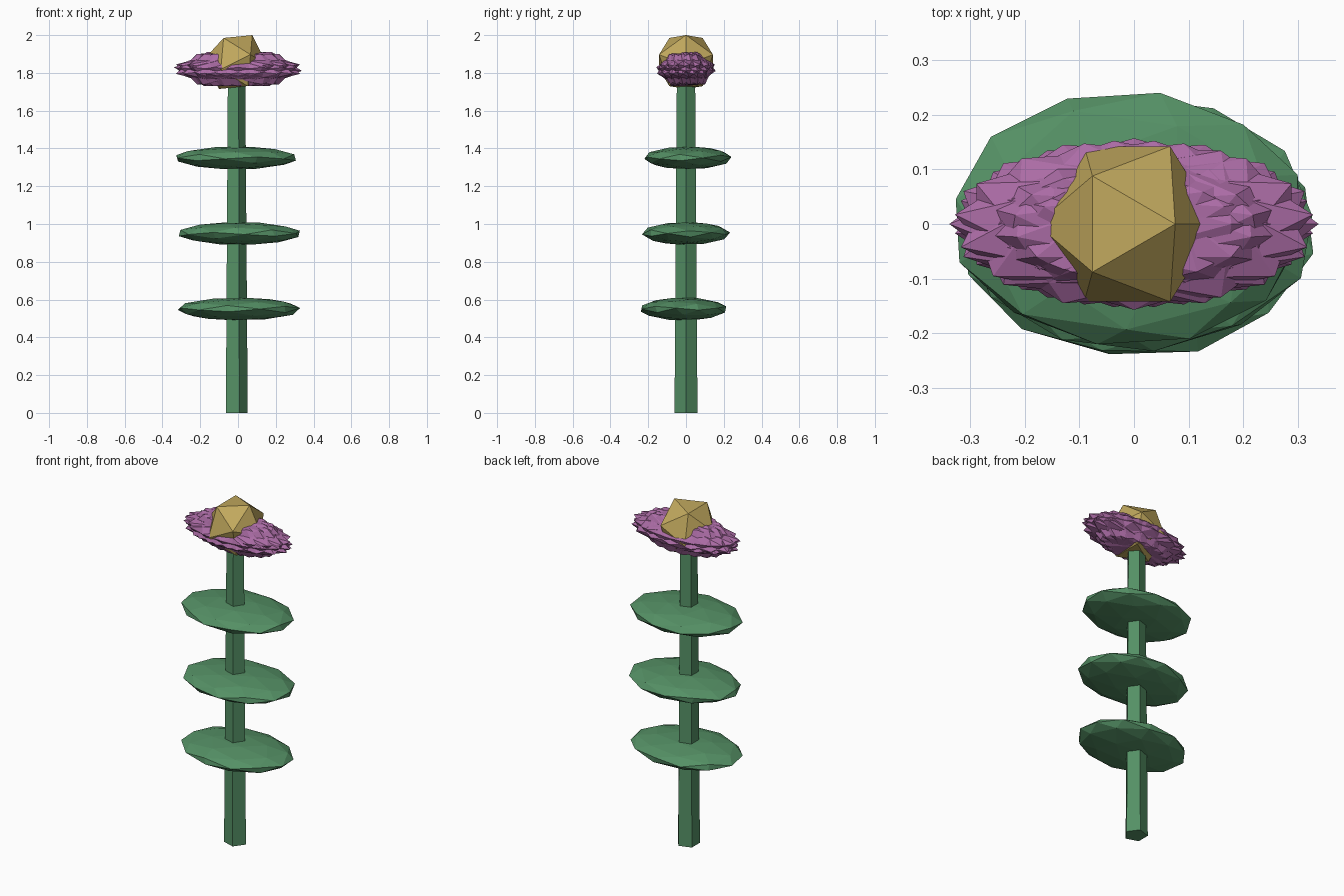
import bpy, bmesh
from math import radians
from mathutils import Matrix, Vector

if "Cube" in bpy.data.objects:
    bpy.data.objects.remove(bpy.data.objects["Cube"])


def material(name, rgb):
    m = bpy.data.materials.new(name)
    m.diffuse_color = (*rgb, 1)
    m.use_nodes = True
    m.node_tree.nodes["Principled BSDF"].inputs["Base Color"].default_value = m.diffuse_color
    return m


GREEN = material("leaf_green", (0.09, 0.28, 0.13))
PURPLE = material("petal_purple", (0.41, 0.15, 0.38))
GOLD = material("centre_gold", (0.53, 0.39, 0.11))


def finish(bm, name, mat):
    me = bpy.data.meshes.new(name)
    bm.to_mesh(me)
    bm.free()
    ob = bpy.data.objects.new(name, me)
    me.materials.append(mat)
    bpy.context.collection.objects.link(ob)
    return ob


def add_ico(bm, level, yaw, size, centre):
    """Icosphere with an edge on top, turned about z, then stretched."""
    m = (Matrix.Translation(centre) @ Matrix.Diagonal((*size, 1))
         @ Matrix.Rotation(radians(yaw), 4, 'Z')
         @ Matrix.Rotation(radians(31.717), 4, 'Y'))
    return bmesh.ops.create_icosphere(bm, subdivisions=level, radius=1, matrix=m)["verts"]


# Five-sided tapering stem
bm = bmesh.new()
bmesh.ops.create_cone(bm, cap_ends=True, segments=5, radius1=0.064, radius2=0.051, depth=1.76,
                      matrix=Matrix.Translation((-0.0125, 0, 0.88)) @ Matrix.Rotation(radians(-90), 4, 'Z'))
finish(bm, "stem", GREEN)

# Three flat leaves
for i, (x, y, z, yaw) in enumerate([(0.005, -0.013, 0.55, 20), (0.007, 0, 0.95, 65), (-0.01, 0.01, 1.35, 110)]):
    bm = bmesh.new()
    add_ico(bm, 2, yaw, (0.33, 0.235, 0.061), (x, y, z))
    finish(bm, f"leaf_{i + 1}", GREEN)

# Spiky petal mass: stretched icosahedra turned in even steps
bm = bmesh.new()
for k in range(8):
    for v in add_ico(bm, 1, k * 22.5, (0.34, 0.158, 0.106), (0, 0, 1.82)):
        # blunter left end
        if v.co.x < -0.2 and 0.03 < abs(v.co.z - 1.82) < 0.07:
            v.co.x *= 1.13
finish(bm, "petals", PURPLE)

# Flower centre
bm = bmesh.new()
add_ico(bm, 1, 0, (0.1675, 0.1675, 0.1675), Vector((-0.0125, 0, 1.8575)))
finish(bm, "flower_centre", GOLD)
